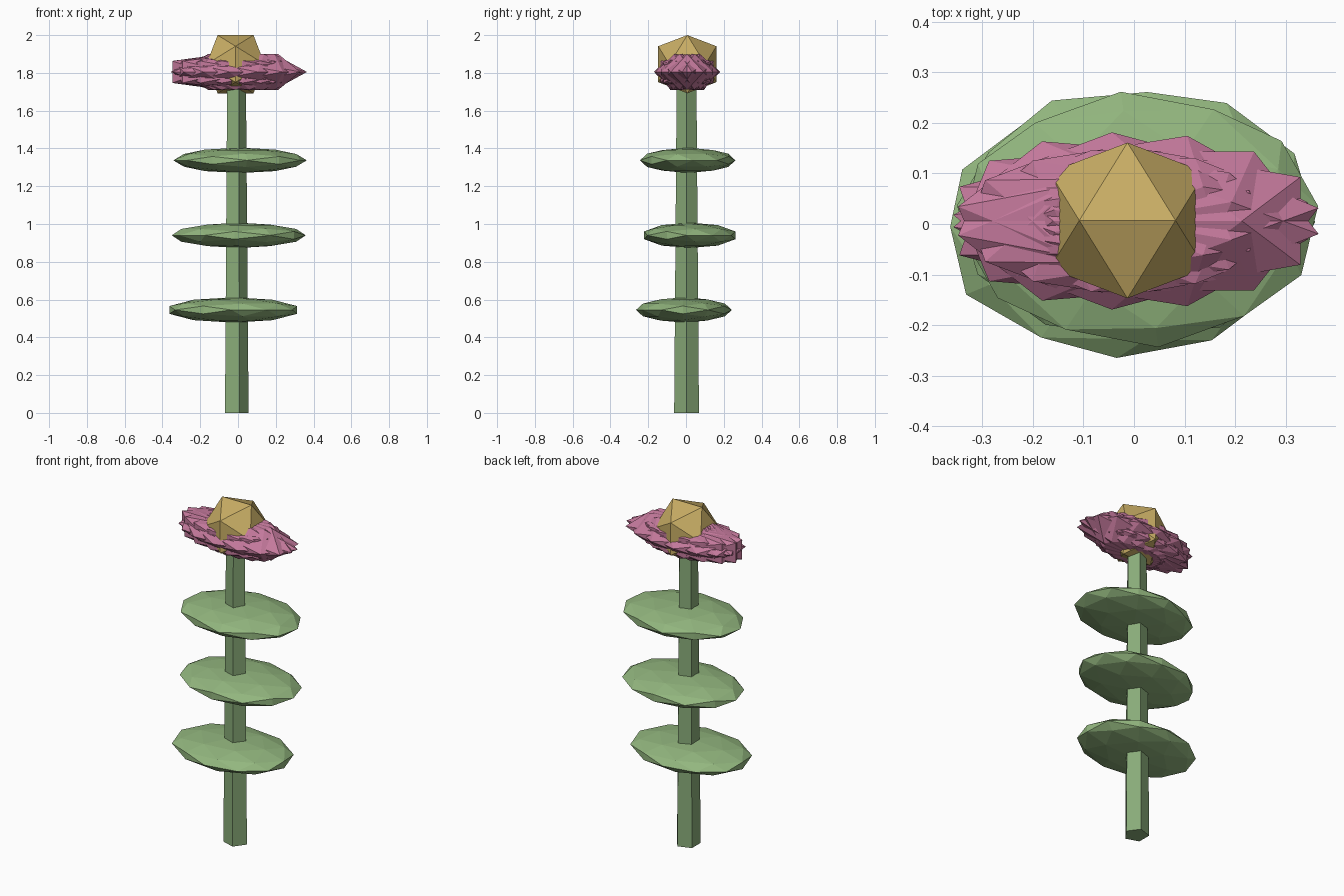
import bpy, bmesh
from math import atan, cos, sin, radians, pi, sqrt
from mathutils import Matrix

if "Cube" in bpy.data.objects:
    bpy.data.objects.remove(bpy.data.objects["Cube"])

CX, CY = -0.013, 0.006   # stem axis


def material(name, rgb):
    m = bpy.data.materials.new(name)
    m.diffuse_color = (*rgb, 1)
    m.use_nodes = True
    m.node_tree.nodes["Principled BSDF"].inputs["Base Color"].default_value = m.diffuse_color
    return m


def finish(bm, name, mat):
    mesh = bpy.data.meshes.new(name)
    bm.to_mesh(mesh)
    bm.free()
    mesh.materials.append(mat)
    ob = bpy.data.objects.new(name, mesh)
    bpy.context.collection.objects.link(ob)
    return ob


def blob(bm, centre, size, turn, level):
    """Icosphere with an edge on top, turned about z, then squashed."""
    edge_up = Matrix.Rotation(-atan((sqrt(5) - 1) / 2), 4, 'Y')
    m = (Matrix.Translation(centre) @ Matrix.Diagonal((*size, 1))
         @ Matrix.Rotation(radians(turn), 4, 'Z') @ edge_up)
    bmesh.ops.create_icosphere(bm, subdivisions=level, radius=1, matrix=m)


stem_green = material("stem_green", (0.25, 0.41, 0.19))
leaf_green = material("leaf_green", (0.29, 0.47, 0.21))
pink = material("petal_pink", (0.55, 0.19, 0.33))
gold = material("centre_gold", (0.58, 0.42, 0.13))

# Tapered five-sided stem, one corner towards +x
bm = bmesh.new()
rings = []
for z, r in ((0, 0.069), (1.76, 0.055)):
    rings.append([bm.verts.new((CX + r * cos(2 * pi * i / 5), CY - 0.003 + r * sin(2 * pi * i / 5), z))
                  for i in range(5)])
low, high = rings
for i in range(5):
    j = (i + 1) % 5
    bm.faces.new((low[i], low[j], high[j], high[i]))
bm.faces.new(low[::-1])
bm.faces.new(high)
finish(bm, "stem", stem_green)

# Three flat leaves up the stem: x, y, z, turn
leaves = [(-0.026, -0.011, 0.545, -59.6), (0.004, 0.020, 0.94, 28), (0.011, 0.009, 1.337, 6)]
for n, (x, y, z, turn) in enumerate(leaves):
    bm = bmesh.new()
    blob(bm, (x, y, z), (0.355, 0.254, 0.067), turn, 2)
    finish(bm, f"leaf_{n + 1}", leaf_green)

# Nine overlapping petals, each turned by half its angle round the flower
PETALS = 9
for i in range(PETALS):
    a = 2 * pi * i / PETALS
    bm = bmesh.new()
    blob(bm, (CX + 0.04 * cos(a), CY + 0.012 * sin(a), 1.805), (0.355, 0.165, 0.111),
         180 * i / PETALS, 1)
    finish(bm, f"petal_{i + 1}", pink)

# Flower centre
bm = bmesh.new()
blob(bm, (CX, 0.007, 1.846), (0.181, 0.181, 0.181), 0, 1)
finish(bm, "flower_centre", gold)
